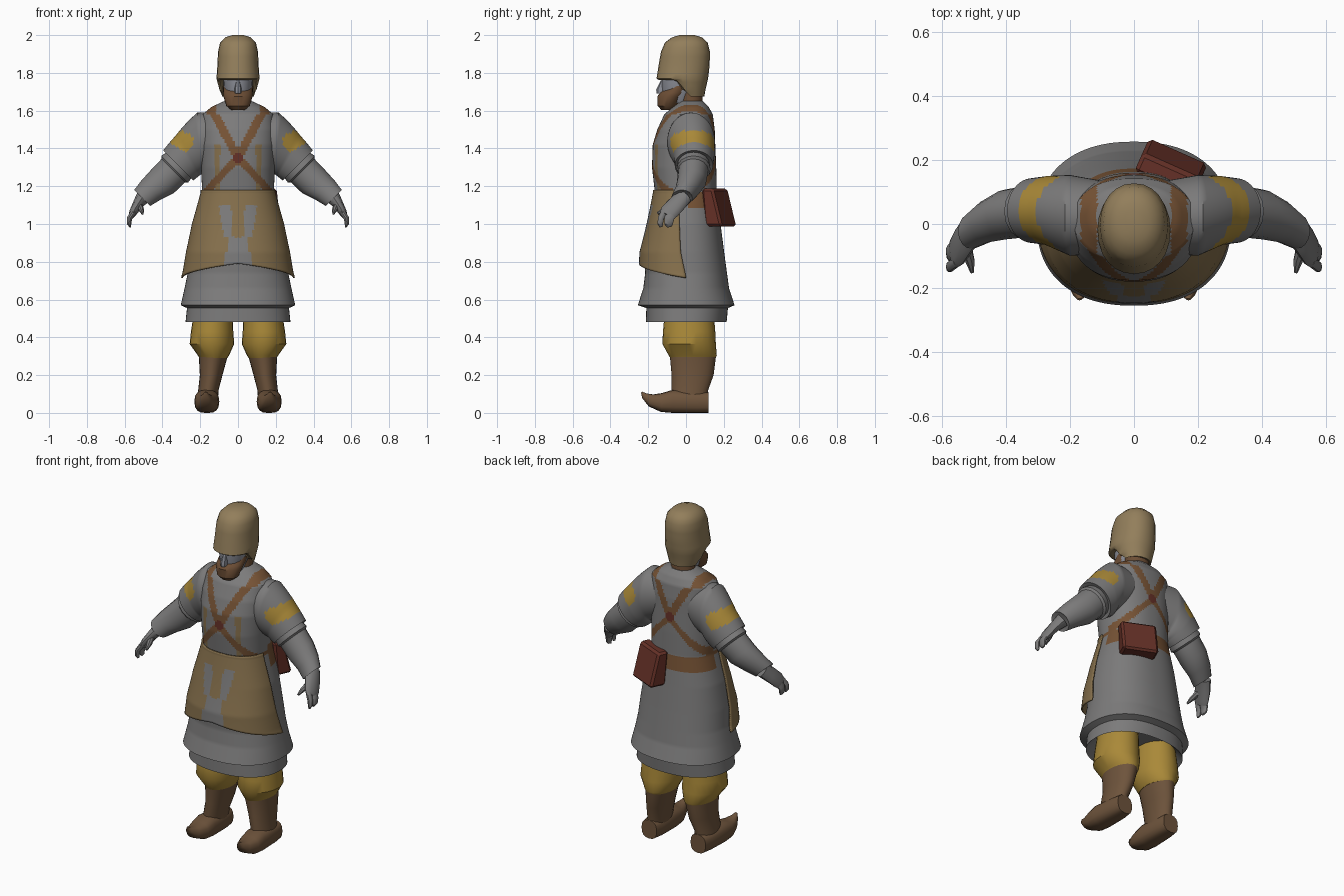
import bpy, bmesh, math
from mathutils import Vector, Matrix

if "Cube" in bpy.data.objects:
    bpy.data.objects.remove(bpy.data.objects["Cube"])


def colour(name, r, g, b):
    m = bpy.data.materials.new(name)
    m.diffuse_color = (r, g, b, 1)
    m.use_nodes = True
    m.node_tree.nodes["Principled BSDF"].inputs["Base Color"].default_value = m.diffuse_color
    return m


GREY = colour("grey cloth", .20, .197, .197)
TAN = colour("tan apron", .235, .16, .072)
HAT = colour("tan felt", .29, .21, .105)
STRAP = colour("brown strap", .18, .085, .035)
RED = colour("red leather", .13, .03, .02)
GOLD = colour("gold cloth", .40, .25, .04)
BOOT = colour("brown boot", .155, .088, .045)
FACE = colour("pale face", .27, .28, .32)
BEARD = colour("brown beard", .15, .075, .035)


def finish(name, bm, mats, rule=None, normals=True, angle=38):
    """Turn a bmesh into a smooth object, colouring faces by rule."""
    if normals:
        bmesh.ops.recalc_face_normals(bm, faces=bm.faces[:])
    if rule:
        for f in bm.faces:
            f.material_index = rule(f.calc_center_median())
    me = bpy.data.meshes.new(name)
    bm.to_mesh(me)
    bm.free()
    for m in mats:
        me.materials.append(m)
    me.shade_smooth()
    me.set_sharp_from_angle(angle=math.radians(angle))
    ob = bpy.data.objects.new(name, me)
    bpy.context.collection.objects.link(ob)
    return ob


def skin(name, rings, mats, rule=None, closed=True):
    """Bridge point rings with quads; closed rings get end caps."""
    bm = bmesh.new()
    rows = [[bm.verts.new(p) for p in r] for r in rings]
    n = len(rows[0])
    for a, b in zip(rows, rows[1:]):
        for i in range(n if closed else n - 1):
            j = (i + 1) % n
            bm.faces.new((a[i], a[j], b[j], b[i]))
    if closed:
        bm.faces.new(rows[0][::-1])
        bm.faces.new(rows[-1])
    return finish(name, bm, mats, rule)


def sup(v, n):
    return math.copysign(abs(v) ** (2 / n), v)


def oval(row, ang, n=2.0, off=0.0):
    """Point on a horizontal section (z, centre x, half width, front y, back y)."""
    z, cx, hx, yf, yb = row
    return Vector((cx + (hx + off) * sup(math.cos(ang), n),
                   (yf + yb) / 2 + ((yb - yf) / 2 + off) * sup(math.sin(ang), n), z))


def lerp(a, b, t):
    return [p + (q - p) * t for p, q in zip(a, b)]


def dense(rows, step):
    out = []
    for a, b in zip(rows, rows[1:]):
        k = max(1, math.ceil(max(abs(p - q) for p, q in zip(a, b)) / step))
        out += [lerp(a, b, i / k) for i in range(k)]
    return out + [rows[-1]]


def loft(name, rows, mats, rule=None, seg=24, n=2.0, step=9, side=1, tweak=None):
    rings = [[oval(r, 2 * math.pi * i / seg, n) for i in range(seg)] for r in dense(rows, step)]
    for p in (p for r in rings for p in r):
        p.x *= side
        if tweak:
            tweak(p)
    return skin(name, rings, mats, rule)


def tube(name, pts, mats, rule=None, seg=16, k=1, side=1, ref=(0, 1, 0), n=2.0):
    """Sweep ovals along points (x, y, z, half a, half b, optional tilt)."""
    data = []
    for i, p in enumerate(pts):
        if len(p) > 5:
            t = math.radians(p[5])
            d = Vector((math.cos(t), 0, -math.sin(t)))
        else:
            d = Vector(pts[min(i + 1, len(pts) - 1)][:3]) - Vector(pts[max(i - 1, 0)][:3])
        data.append(list(p[:5]) + list(d.normalized()))
    fine = [lerp(a, b, j / k) for a, b in zip(data, data[1:]) for j in range(k)] + [data[-1]]
    rings = []
    for r in fine:
        d = Vector(r[5:]).normalized()
        v = Vector(ref)
        v = (v - d * v.dot(d)).normalized()
        u = d.cross(v)
        ring = []
        for i in range(seg):
            a = 2 * math.pi * i / seg
            p = Vector(r[:3]) + u * r[3] * sup(math.cos(a), n) + v * r[4] * sup(math.sin(a), n)
            ring.append(Vector((p.x * side, p.y, max(p.z, 0))))
        rings.append(ring)
    return skin(name, rings, mats, rule)


# Robe with a two-tier hem, crossed straps and a back belt
ROBE = [(.54, 0, .22, -.16, .16), (.48, 0, .278, -.212, .215), (.555, 0, .27, -.21, .222),
        (.57, 0, .303, -.255, .257), (.66, 0, .283, -.226, .228), (.74, 0, .266, -.216, .217),
        (.85, 0, .256, -.222, .202), (1.0, 0, .233, -.195, .183), (1.17, 0, .19, -.165, .163),
        (1.3, 0, .195, -.18, .16), (1.42, 0, .2, -.176, .155), (1.5, 0, .2, -.152, .152),
        (1.58, 0, .188, -.115, .142), (1.62, 0, .14, -.07, .12), (1.65, 0, .075, -.03, .09)]


def robe_rule(c):
    x, front = abs(c.x), c.y < 0.01
    cross = 1.35 if front else 1.39
    if x * x + (c.z - cross) ** 2 < .026 ** 2:
        return 3
    if not front and 1.09 < c.z < 1.17:
        return 2
    if c.z > 1.16:
        run = (c.z - cross) * .54 if c.z > cross else (cross - c.z) * .95
        if c.z > 1.58:
            run = .14
        if abs(x - run) < .025:
            return 2
    if front and .095 < x < .122 and 1.18 < c.z < 1.42:
        return 1
    return 0


loft("robe", ROBE, [GREY, TAN, STRAP, RED], robe_rule, seg=120, n=2.3, step=.011)


# Apron sheet draped over the front of the robe
def robe_row(z):
    for a, b in zip(ROBE[4:], ROBE[5:]):
        if a[0] <= z <= b[0]:
            return lerp(a, b, (z - a[0]) / (b[0] - a[0]))


def apron_rule(c):
    x = abs(c.x)
    low = c.z < .93 and x < .05 + (.93 - c.z) * .15
    return 1 if low or (.93 <= c.z < 1.1 and .035 < x < .1 - (1.1 - c.z) * .15) else 0


sheet = []
for i in range(41):
    f = i / 40
    line = []
    for j in range(61):
        t = j / 30 - 1
        z = 1.18 + (.79 - .075 * abs(t) - 1.18) * f
        ang = math.radians(-90 + t * (80 + 10 * f))
        line.append(oval(robe_row(z), ang, 2.3, .005 + .021 * f * f))
    sheet.append(line)
apron = skin("apron", sheet, [TAN, GREY], apron_rule, closed=False)
thick = apron.modifiers.new("thickness", 'SOLIDIFY')
thick.thickness, thick.offset = .009, 0


# Sleeves, forearms and hands
def sleeve_rule(c):
    x = abs(c.x)
    band = .49 * x - .87 * c.z
    return 1 if -1.155 < band < -1.066 and .87 * x + .49 * c.z > .908 else 0


for s, tag in ((1, "left"), (-1, "right")):
    tube(tag + "_sleeve", [(.10, .02, 1.455, .135, .115, 0), (.20, .027, 1.435, .155, .126, 6),
                           (.268, .042, 1.362, .123, .108, 30), (.317, .042, 1.31, .112, .101, 45),
                           (.312, .042, 1.315, .09, .08, 45)],
         [GREY, GOLD], sleeve_rule, seg=48, k=9, side=s)
    tube(tag + "_forearm", [(.29, .04, 1.335, .09, .083, 45), (.335, .04, 1.29, .1, .09, 45),
                            (.342, .038, 1.283, .088, .08, 45), (.40, .03, 1.225, .086, .078, 45),
                            (.46, .008, 1.18, .072, .066, 45), (.507, -.022, 1.138, .06, .056, 45),
                            (.502, -.02, 1.142, .04, .04, 45)], [GREY], side=s)
    tube(tag + "_palm", [(.50, -.01, 1.145, .04, .045), (.53, -.05, 1.105, .028, .05),
                         (.553, -.088, 1.065, .022, .05), (.563, -.1, 1.045, .015, .042)],
         [GREY], seg=12, side=s)
    for name, dy, w in (("index_finger", -.028, .017), ("fingers", .016, .027)):
        tube(f"{tag}_{name}", [(.552, -.088 + dy, 1.065, .016, w), (.574, -.105 + dy, 1.03, .014, w),
                               (.576, -.108 + dy, 1.0, .011, w * .9), (.57, -.104 + dy, .985, .005, w * .5)],
             [GREY], seg=10, side=s)
    tube(tag + "_thumb", [(.525, -.07, 1.1, .018, .02), (.512, -.115, 1.075, .015, .016),
                          (.505, -.15, 1.055, .006, .008)], [GREY], seg=8, side=s)

    # Trousers and boots with curled toes
    loft(tag + "_trouser", [(.29, .13, .074, -.083, .155), (.305, .13, .083, -.092, .163),
                            (.365, .138, .118, -.125, .158), (.43, .137, .112, -.122, .155),
                            (.56, .13, .1, -.11, .145)], [GOLD], side=s)
    loft(tag + "_boot_shaft", [(.04, .163, .055, -.07, .115), (.12, .157, .054, -.078, .117),
                               (.2, .142, .06, -.076, .146), (.31, .13, .078, -.086, .16)],
         [BOOT], side=s)
    tube(tag + "_boot_foot", [(.163, .118, .055, .055, .05), (.163, .06, .055, .057, .06),
                              (.165, -.07, .06, .062, .066), (.166, -.13, .055, .05, .062),
                              (.168, -.185, .066, .034, .042), (.17, -.22, .09, .017, .02),
                              (.17, -.235, .11, .004, .006)],
         [BOOT], side=s, ref=(1, 0, 0), n=2.6)

# Head: neck, face, nose and beard
loft("neck", [(1.58, 0, .08, -.04, .1), (1.64, 0, .068, -.035, .088), (1.74, 0, .07, -.04, .09)], [BEARD])
loft("face", [(1.64, 0, .05, -.11, .03), (1.7, 0, .073, -.128, .05), (1.8, 0, .08, -.13, .06)], [FACE])
loft("nose", [(1.692, 0, .018, -.155, -.1), (1.71, 0, .02, -.158, -.1), (1.76, 0, .01, -.134, -.1)],
     [FACE], seg=8)
loft("beard", [(1.603, 0, .035, -.13, -.06), (1.625, 0, .062, -.15, -.04), (1.675, 0, .077, -.152, -.01),
               (1.695, 0, .078, -.137, .02), (1.73, 0, .079, -.09, .03)], [BEARD])


# Tall felt hat, lifted over the face and low at the nape
def lift_brim(p):
    t = min(1, max(0, (.02 - p.y) / .07))
    p.z = max(p.z, 1.675 + .088 * t)


loft("hat", [(1.675, 0, .086, -.1, .097), (1.71, 0, .098, -.12, .103), (1.77, 0, .114, -.156, .117),
             (1.84, 0, .109, -.145, .125), (1.91, 0, .106, -.133, .127), (1.96, 0, .095, -.112, .115),
             (1.988, 0, .068, -.075, .085), (2.0, 0, .03, -.035, .045)],
     [HAT], n=2.15, step=.03, tweak=lift_brim)

# Belt pouch hung on the back
bm = bmesh.new()
bmesh.ops.create_cube(bm, size=1)
for v in bm.verts:
    depth = .065 if v.co.z > 0 else .1
    v.co = Vector((v.co.x * .2, v.co.y * depth - v.co.z * .035, v.co.z * .2))
bm.transform(Matrix.Translation((.112, .168, 1.087)) @ Matrix.Rotation(math.radians(-24), 4, 'Z'))
bmesh.ops.bevel(bm, geom=bm.edges[:], offset=.012, segments=1, affect='EDGES')
finish("pouch", bm, [RED], angle=30)
